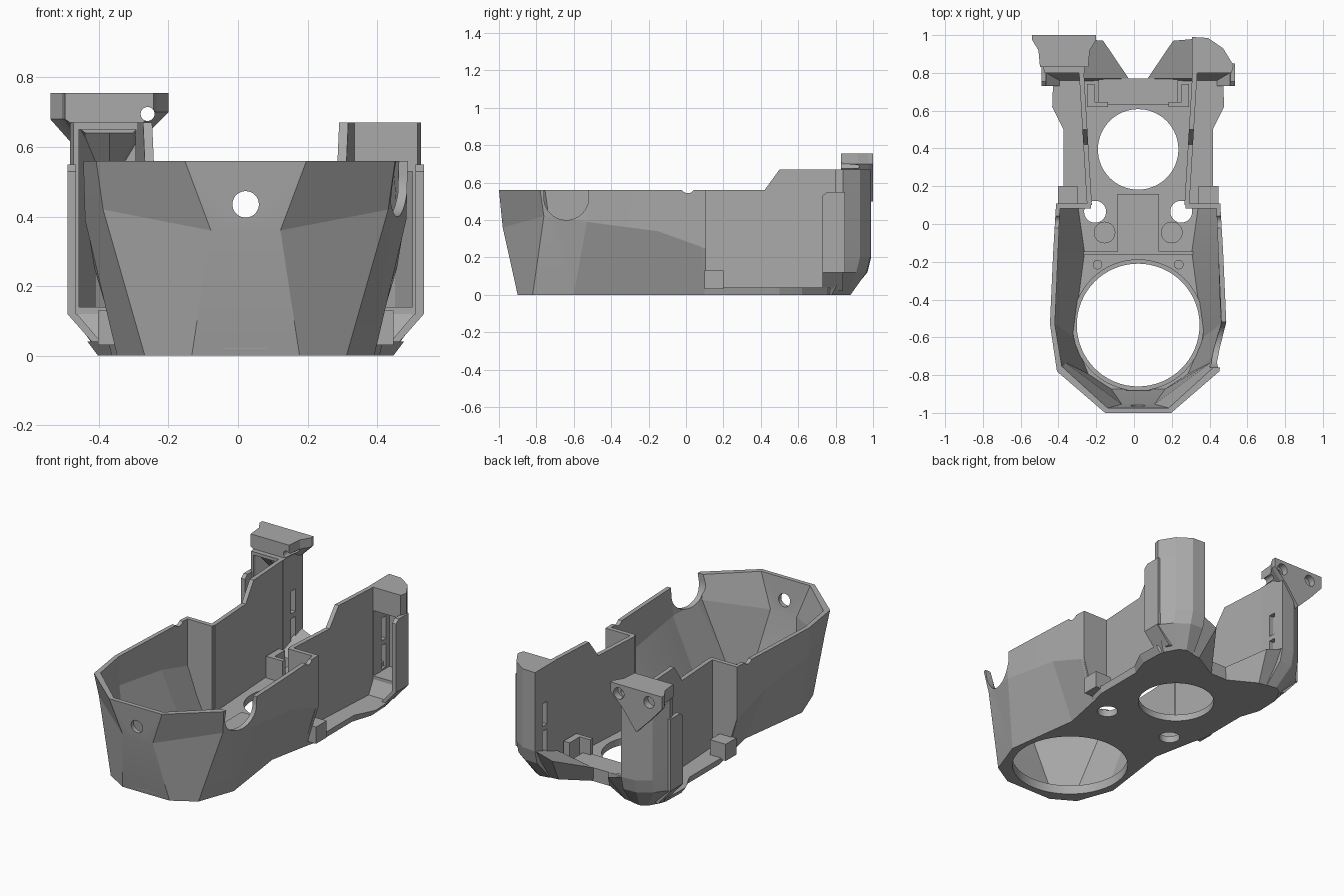
import bpy, bmesh
from math import radians
from mathutils import Matrix, Vector

if "Cube" in bpy.data.objects:
    bpy.data.objects.remove(bpy.data.objects["Cube"])

CX = 0.022  # symmetry plane of the shell
grey = bpy.data.materials.new("mid grey plastic")
grey.use_nodes = True
COLOR = (0.40, 0.40, 0.40, 1)
grey.diffuse_color = COLOR
grey.node_tree.nodes["Principled BSDF"].inputs["Base Color"].default_value = COLOR


def finish(name, bm):
    bmesh.ops.recalc_face_normals(bm, faces=bm.faces)
    mesh = bpy.data.meshes.new(name)
    bm.to_mesh(mesh)
    bm.free()
    mesh.materials.append(grey)
    obj = bpy.data.objects.new(name, mesh)
    bpy.context.collection.objects.link(obj)
    return obj


def loft(name, rings, side=1):
    """Closed solid through rings of points, measured from the symmetry plane."""
    bm = bmesh.new()
    rows = [[bm.verts.new((CX + side * x, y, z)) for x, y, z in r] for r in rings]
    n = len(rows[0])
    for a, b in zip(rows, rows[1:]):
        for i in range(n):
            j = (i + 1) % n
            bm.faces.new((a[i], a[j], b[j], b[i]))
    bm.faces.new(rows[0])
    bm.faces.new(rows[-1])
    return finish(name, bm)


def box(name, x, y, z, side=1):
    return loft(name, [[(x[0], y[0], h), (x[1], y[0], h), (x[1], y[1], h), (x[0], y[1], h)]
                       for h in z], side)


def prism(name, plan, z0, z1, side=1):
    return loft(name, [[(x, y, h) for x, y in plan] for h in (z0, z1)], side)


def cylinder(name, center, radius, depth, axis="Z"):
    bm = bmesh.new()
    bmesh.ops.create_cone(bm, cap_ends=True, segments=64, radius1=radius,
                          radius2=radius, depth=depth)
    turn = {"Z": Matrix(), "X": Matrix.Rotation(radians(90), 4, "Y"),
            "Y": Matrix.Rotation(radians(90), 4, "X")}[axis]
    bmesh.ops.transform(bm, matrix=Matrix.Translation(Vector(center)) @ turn, verts=bm.verts)
    return finish(name, bm)


def cut(obj, cutters):
    for c in cutters:
        c.hide_render = True
        mod = obj.modifiers.new("cut", "BOOLEAN")
        mod.operation, mod.object, mod.solver = "DIFFERENCE", c, "EXACT"
    bpy.context.view_layer.update()
    dg = bpy.context.evaluated_depsgraph_get()
    mesh = bpy.data.meshes.new_from_object(obj.evaluated_get(dg))
    obj.modifiers.clear()
    obj.data = mesh
    for c in cutters:
        bpy.data.objects.remove(c)


def both(half):
    """Half ring completed by its mirror image."""
    return half + [(-x, y, z) for x, y, z in reversed(half)]


def inset(half):
    t = 0.026
    return [(x - t * (0.5 if y < -0.85 else 1), y + (t if y < -0.7 else 0.1 if y > 0 else 0), z)
            for x, y, z in half]


# Faceted front bucket: floor, waist and rim outlines
base = [(0.155, -0.9, 0), (0.29, -0.82, 0), (0.37, -0.6, 0), (0.31, -0.15, 0), (0.36, 0.1, 0)]
waist = [(0.10, -0.98, 0.36), (0.41, -0.76, 0.42), (0.462, -0.53, 0.39),
         (0.45, -0.15, 0.34), (0.435, 0.1, 0.25)]
rim = [(0.175, -1.0, 0.56), (0.43, -0.78, 0.56), (0.467, -0.53, 0.56),
       (0.45, -0.15, 0.56), (0.435, 0.1, 0.56)]
bucket = loft("front_bucket", [both(base), both(waist), both(rim)])
cavity = loft("cavity", [both([(x, y, 0.04) for x, y, z in inset(base)]), both(inset(waist)),
                         both(inset(rim)), both([(x, y, 0.7) for x, y, z in inset(rim)])])


def floor_holes():
    return [cylinder("hole", (CX + s * 0.228, 0.065, 0), 0.058, 0.3) for s in (-1, 1)]


cut(bucket, [cavity, cylinder("fan_hole", (CX, -0.535, 0), 0.325, 0.3),
             cylinder("front_hole", (CX, -0.95, 0.435), 0.038, 0.3, "Y"),
             cylinder("side_notch", (0.45, -0.64, 0.52), 0.12, 0.4, "X"),
             box("notch_top", (0.25, 0.65), (-0.76, -0.52), (0.52, 0.7)),
             cylinder("rim_notch", (0, 0.01, 0.58), 0.037, 2, "X")] + floor_holes())

# Rear floor plate with a lip that widens upward
plan = [(0.36, 0.1), (0.385, 0.2), (0.385, 0.5), (0.425, 0.62), (0.42, 0.76),
        (0.36, 0.86), (0.22, 0.86), (0.07, 0.77)]
lower = [(x, y, 0) for x, y in plan]
upper = [(x + (0.03 if 0.55 < y < 0.8 else 0.01 if y < 0.55 else 0), y, 0.04) for x, y in plan]
floor = loft("rear_floor", [both(lower), both(upper)])
cut(floor, [cylinder("rear_hole", (CX, 0.395, 0), 0.213, 0.3)] + floor_holes())

# Floor details
pad = box("floor_pad", (-0.11, 0.11), (-0.15, 0.16), (0.03, 0.055))
box("cross_rib", (-0.29, 0.29), (-0.165, -0.145), (0.03, 0.055))
box("front_tab", (-0.065, 0.065), (-0.905, -0.88), (0.02, 0.07))
box("rear_bar", (-0.21, 0.21), (0.63, 0.77), (0.02, 0.08))
lip = cylinder("fan_lip", (CX, -0.535, 0.04), 0.348, 0.03)
cut(lip, [cylinder("lip_hole", (CX, -0.535, 0.04), 0.325, 0.2)])

for side, label in ((1, "left"), (-1, "right")):
    cylinder(label + "_boss", (CX + side * 0.178, -0.045, 0.043), 0.057, 0.018)
    cylinder(label + "_pin", (CX + side * 0.215, -0.215, 0.045), 0.025, 0.02)

    # Step panel joining the bucket to the narrower rear wall
    step = [(0.25, 0.03), (0.365, 0.03), (0.435, 0.25), (0.435, 0.56), (0.25, 0.56)]
    loft(label + "_step_panel", [[(x, y, z) for x, z in step] for y in (0.082, 0.108)], side)
    box(label + "_step_tab", (0.32, 0.425), (0.1, 0.2), (0.03, 0.13), side)

    # Rear side wall, leaning outward toward the back
    wall = [(0.1, 0.02), (0.1, 0.56), (0.42, 0.56), (0.5, 0.67), (0.86, 0.67), (0.86, 0.02)]
    loft(label + "_rear_wall", [[(0.245 + t + 0.06 * (y - 0.1), y, z) for y, z in wall]
                                for t in (0, 0.026)], side)
    box(label + "_inner_bracket", (0.16, 0.27), (0.62, 0.645), (0.03, 0.17), side)
    box(label + "_bracket_side", (0.23, 0.27), (0.62, 0.74), (0.03, 0.17), side)

    # Hollow rear wing that tapers to the floor
    wing = [(0.285, 0.80), (0.285, 0.99), (0.37, 0.985), (0.45, 0.93),
            (0.505, 0.84), (0.495, 0.80)]
    foot = [(0.27, 0.74), (0.27, 0.87), (0.33, 0.88), (0.37, 0.86), (0.415, 0.78), (0.41, 0.74)]
    ankle = [(x, y - 0.02 if y > 0.9 else y) for x, y in wing]
    post = loft(label + "_rear_wing", [[(x, y, z) for x, y in ring] for ring, z in
                                       ((foot, 0), (ankle, 0.12), (wing, 0.2), (wing, 0.67))], side)
    hollow = [(0.315, 0.7), (0.315, 0.95), (0.37, 0.95), (0.43, 0.91), (0.48, 0.82), (0.48, 0.7)]
    slots = [box("slot", (0.2, 0.36), (0.875, 0.92), z, side)
             for z in ((0.15, 0.29), (0.32, 0.455))]
    cut(post, [prism("hollow", hollow, 0.14, 0.53 if side > 0 else 0.65, side)] + slots)

    # Side flange in front of the wing
    flange = [(0.73, 0.12), (0.73, 0.53), (0.755, 0.55), (0.85, 0.55), (0.85, 0.12)]
    plate = loft(label + "_wing_flange", [[(x, y, z) for y, z in flange]
                                          for x in (0.488, 0.513)], side)
    loft(label + "_flange_foot", [[(0.40, 0.73, 0.02), (0.425, 0.73, 0.02),
                                   (0.425, 0.84, 0.02), (0.40, 0.84, 0.02)],
                                  [(0.485, 0.73, 0.12), (0.513, 0.73, 0.12),
                                   (0.513, 0.84, 0.12), (0.485, 0.84, 0.12)]], side)

    # Angled arm from the floor up to the wing
    loft(label + "_rear_arm", [
        [(0.05, 0.765, 0), (0.22, 0.86, 0), (0.3, 0.87, 0), (0.3, 0.75, 0)],
        [(0.05, 0.77, 0.08), (0.185, 0.97, 0.16), (0.3, 0.98, 0.2), (0.29, 0.77, 0.12)]], side)

# Tall mounting head on the right wing
head = [(-0.54, 0.755), (-0.2, 0.755), (-0.2, 0.70), (-0.28, 0.62), (-0.37, 0.5),
        (-0.46, 0.59), (-0.54, 0.68)]
rings = []
for y, squeeze in ((1.0, 1), (0.975, 1), (0.92, 0.8), (0.83, 0.75)):
    rings.append([(-0.37 + (x + 0.37) * squeeze - CX, y, z if y > 0.9 else max(z, 0.64))
                  for x, z in head])
mount = loft("mounting_head", rings)
cut(mount, [cylinder("left_socket", (-0.455, 0.99, 0.70), 0.034, 0.06, "Y"),
            cylinder("right_socket", (-0.255, 0.99, 0.70), 0.034, 0.06, "Y"),
            cylinder("through_hole", (-0.26, 0.9, 0.695), 0.02, 0.4, "Y")])

# Smooth only the round holes and bosses
for obj in bpy.context.collection.objects:
    if obj.type == "MESH" and grey.name in obj.data.materials:
        obj.data.shade_smooth()
        obj.data.set_sharp_from_angle(angle=radians(10))
